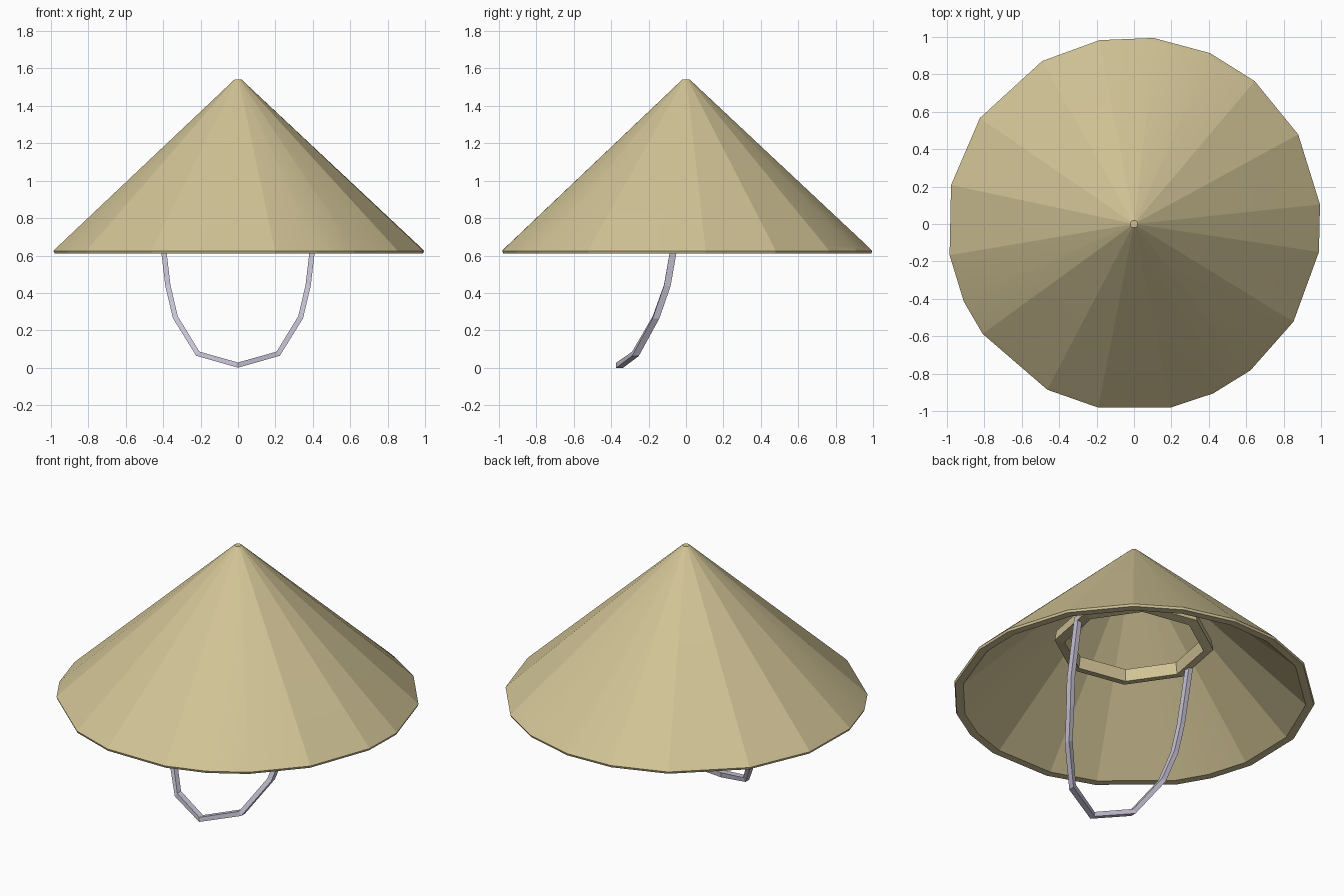
import bpy, bmesh, math
from mathutils import Vector

if "Cube" in bpy.data.objects:
    bpy.data.objects.remove(bpy.data.objects["Cube"])


def material(name, rgb):
    m = bpy.data.materials.new(name)
    m.diffuse_color = (*rgb, 1)
    m.use_nodes = True
    m.node_tree.nodes["Principled BSDF"].inputs["Base Color"].default_value = m.diffuse_color
    return m


STRAW = material("straw", (0.64, 0.55, 0.305))
CLOTH = material("pale_lilac_cloth", (0.57, 0.54, 0.66))


def loft(name, rings, mat, close_loop=False, smooth=None):
    """Skin a list of equal-length rings; cap the ends or join last to first."""
    bm = bmesh.new()
    vs = [[bm.verts.new(p) for p in ring] for ring in rings]
    n = len(vs[0])
    pairs = list(zip(vs, vs[1:])) + ([(vs[-1], vs[0])] if close_loop else [])
    for a, b in pairs:
        for i in range(n):
            j = (i + 1) % n
            bm.faces.new((a[i], a[j], b[j], b[i]))
    if not close_loop:
        bm.faces.new(vs[0])
        bm.faces.new(vs[-1])
    bmesh.ops.recalc_face_normals(bm, faces=bm.faces)
    me = bpy.data.meshes.new(name)
    bm.to_mesh(me)
    bm.free()
    me.materials.append(mat)
    if smooth:
        me.shade_smooth()
        me.set_sharp_from_angle(angle=math.radians(smooth))
    ob = bpy.data.objects.new(name, me)
    bpy.context.collection.objects.link(ob)
    return ob


def ring(angles, r, z):
    return [(r * math.cos(math.radians(a)), r * math.sin(math.radians(a)), z) for a in angles]


# Conical hat: thin hand-cut shell with uneven facets and a folded lip
facets = [6, 28.6, 49.8, 66, 84, 100.6, 119.4, 145.5, 168, 189.6,
          204.5, 216, 242.4, 259, 281.4, 295, 308.5, 328.5, 351.4]
profile = [(0.02, 1.54), (0.975, 0.65), (1.0, 0.625), (0.995, 0.612),
           (0.95, 0.612), (0.02, 1.50)]
loft("conical_hat", [ring(facets, r, z) for r, z in profile], STRAW, smooth=12)

# Inner head ring
octagon = [12 + 45 * i for i in range(8)]
section = [(0.44, 0.94), (0.43, 1.0), (0.375, 1.0), (0.385, 0.93)]
loft("head_ring", [ring(octagon, r, z) for r, z in section], STRAW, close_loop=True)

# Chin strap: flat band hanging from the ring and sweeping forward
half = [(0.40, 0.0, 0.97), (0.395, -0.07, 0.61), (0.375, -0.10, 0.44),
        (0.335, -0.16, 0.27), (0.215, -0.27, 0.075)]
path = [Vector((-x, y, z)) for x, y, z in half] + [Vector((0, -0.355, 0.014))]
path += [Vector(p) for p in reversed(half)]
rings = []
for i, p in enumerate(path):
    t = path[min(i + 1, len(path) - 1)] - path[max(i - 1, 0)]
    n = Vector((-t.z, 0, t.x)).normalized() * 0.014
    w = Vector((0, 0.018, 0))
    rings.append([p + n + w, p + n - w, p - n - w, p - n + w])
loft("chin_strap", rings, CLOTH)
